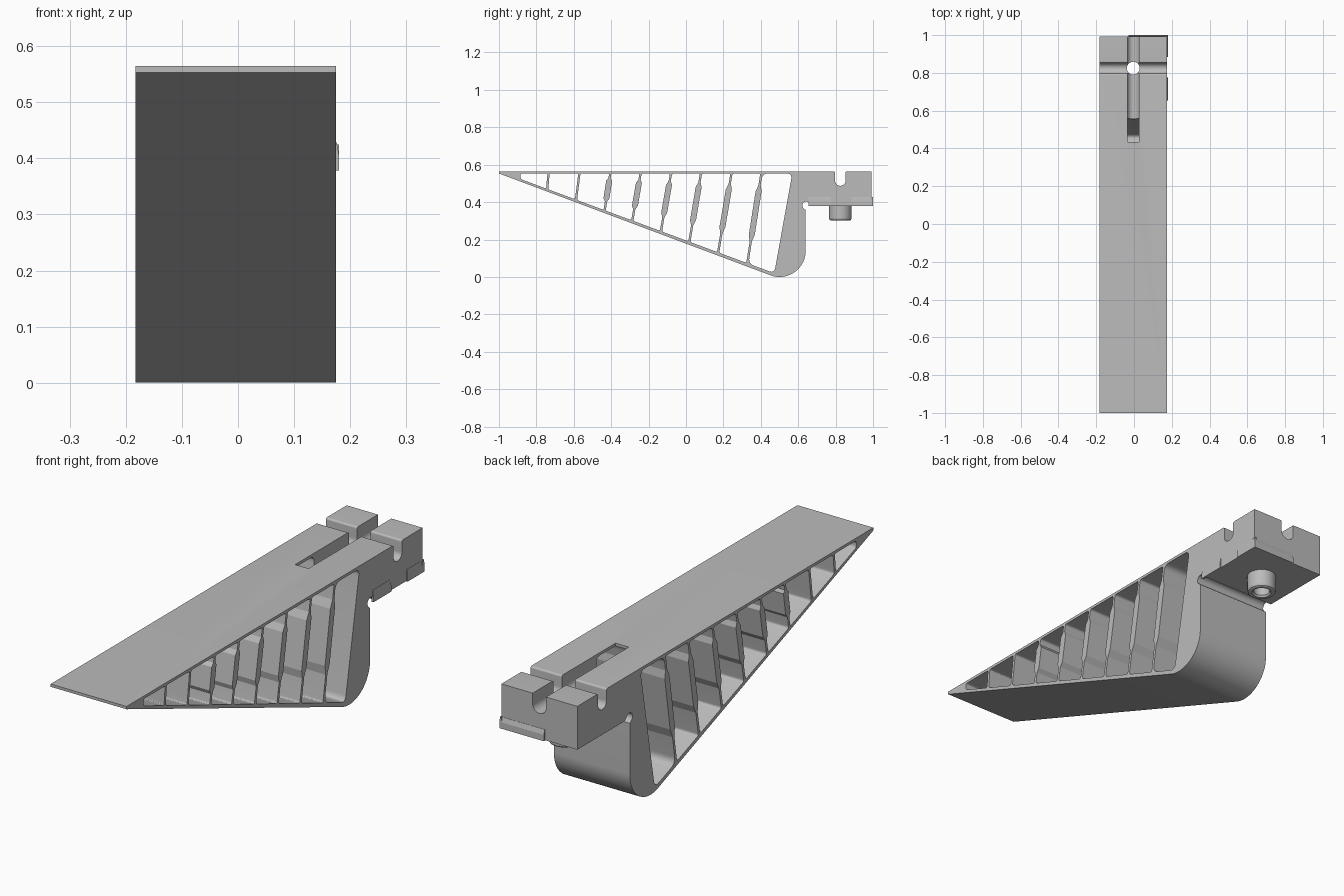
import bpy, bmesh, math
from mathutils import Vector

if "Cube" in bpy.data.objects:
    bpy.data.objects.remove(bpy.data.objects["Cube"], do_unlink=True)

GREY = (0.5, 0.5, 0.5, 1)
grey = bpy.data.materials.new("plain grey")
grey.use_nodes = True
grey.diffuse_color = GREY
grey.node_tree.nodes["Principled BSDF"].inputs["Base Color"].default_value = GREY

LEFT, RIGHT = 0.175, -0.183
MID = (LEFT + RIGHT) / 2
TOP, SKIN = 0.565, 0.012
HOLE_Y, HOLE_R = 0.825, 0.034


def arc(cy, cz, r, a0, a1, n=24):
    angles = [math.radians(a0 + (a1 - a0) * i / n) for i in range(n + 1)]
    return [(cy + r * math.cos(a), cz + r * math.sin(a)) for a in angles]


def rounded(points, r, n=8):
    """Fillet the sharp corners of a closed outline."""
    pts = [Vector(p) for p in points]
    out = []
    for i, p in enumerate(pts):
        a, b = pts[i - 1] - p, pts[(i + 1) % len(pts)] - p
        if math.pi - a.angle(b) < math.radians(45):
            out.append(p)
            continue
        start = p + a.normalized() * min(r, a.length * 0.45)
        end = p + b.normalized() * min(r, b.length * 0.45)
        for k in range(n + 1):
            t = k / n
            out.append(start * (1 - t) ** 2 + p * 2 * t * (1 - t) + end * t * t)
    return out


def prisms(name, outlines, lo, hi, axis="x"):
    """Extrude one or more outlines along an axis into a closed mesh."""
    bm = bmesh.new()
    place = {"x": lambda u, v, w: (w, u, v),
             "y": lambda u, v, w: (u, w, v),
             "z": lambda u, v, w: (u, v, w)}[axis]
    for outline in outlines:
        face = bm.faces.new([bm.verts.new(place(u, v, lo)) for u, v in outline])
        side = bmesh.ops.extrude_face_region(bm, geom=[face])
        moved = [g for g in side["geom"] if isinstance(g, bmesh.types.BMVert)]
        bmesh.ops.translate(bm, verts=moved, vec=place(0, 0, hi - lo))
    return finish(name, bm)


def finish(name, bm):
    bmesh.ops.recalc_face_normals(bm, faces=bm.faces)
    mesh = bpy.data.meshes.new(name)
    bm.to_mesh(mesh)
    bm.free()
    mesh.materials.append(grey)
    obj = bpy.data.objects.new(name, mesh)
    bpy.context.collection.objects.link(obj)
    return obj


def activate(obj):
    bpy.ops.object.select_all(action="DESELECT")
    obj.select_set(True)
    bpy.context.view_layer.objects.active = obj


def cut(obj, cutter):
    cutter.hide_render = True
    mod = obj.modifiers.new("cut", "BOOLEAN")
    mod.operation, mod.solver, mod.object = "DIFFERENCE", "EXACT", cutter
    activate(obj)
    bpy.ops.object.modifier_apply(modifier=mod.name)
    bpy.data.objects.remove(cutter, do_unlink=True)


# Solid wedge, rounded heel, relief notch and mounting head
outline = [(-1, TOP), (-1, 0.553)]
outline += arc(0.5, 0.14, 0.14, 249.6, 360)
outline += [(0.64, 0.358)]
outline += arc(0.643, 0.382, 0.021, 230, 30, 20)
outline += [(0.672, 0.38), (0.993, 0.38), (0.993, TOP)]
finger = prisms("finger_body", [outline], RIGHT, LEFT)


# Cells between the leaning ribs
def floor(y):
    return 0.553 - 0.371 * (y + 1) + SKIN + 0.001


CEILING = TOP - SKIN
ribs = [(-0.735, -0.742), (-0.57, -0.588), (-0.405, -0.435), (-0.243, -0.287),
        (-0.08, -0.134), (0.08, 0.018), (0.243, 0.172), (0.403, 0.328)]


def rib_side(index, sign):
    """Points down one flank of a rib; longer ribs are thicker in the middle."""
    top, bottom = ribs[index]
    thin = 0.006
    thick = 0.016 if index > 1 else thin
    low = floor(bottom)
    steps = [(0.13, thin), (0.2, thick), (0.68, thick), (0.76, thin)]
    pts = [(top + sign * thin, CEILING)]
    pts += [(top + (bottom - top) * t + sign * h, CEILING + (low - CEILING) * t)
            for t, h in steps]
    end = bottom + sign * thin
    return pts + [(end, floor(end))]


cells = [rounded([(-0.885, CEILING), (-0.885, floor(-0.885))]
                 + rib_side(0, -1)[::-1], 0.012)]
for i in range(len(ribs) - 1):
    cells.append(rounded(rib_side(i, 1) + rib_side(i + 1, -1)[::-1], 0.01))
cells.append(rounded(rib_side(len(ribs) - 1, 1)
                     + [(0.472, floor(0.472)), (0.568, CEILING)], 0.03))
cut(finger, prisms("cell_cutter", cells, RIGHT - 0.1, LEFT + 0.1))


# Round-bottomed channels across and along the head
def channel(centre, r, flare):
    lip = TOP - flare
    pts = arc(centre, 0.487 + r, r, 180, 360)
    pts += arc(centre + r + flare, lip, flare, 180, 90, 10) if flare else []
    pts += [(centre + r + flare, TOP + 0.1), (centre - r - flare, TOP + 0.1)]
    pts += arc(centre - r - flare, lip, flare, 90, 0, 10) if flare else []
    return pts


cut(finger, prisms("cross_channel_cutter", [channel(HOLE_Y, 0.028, 0.008)],
                   RIGHT - 0.1, LEFT + 0.1))
cut(finger, prisms("long_channel_cutter", [channel(MID, 0.0315, 0)],
                   0.435, 1.1, "y"))

# Bolt hole through the head
cut(finger, prisms("hole_cutter", [arc(MID, HOLE_Y, HOLE_R, 0, 354.375, 63)],
                   0.2, 0.7, "z"))

# Hollow locating boss under the head
bm = bmesh.new()
ring = [(HOLE_R, 0.382), (HOLE_R, 0.31), (0.04, 0.302), (0.052, 0.302),
        (0.057, 0.305), (0.06, 0.312), (0.06, 0.382)]
verts = [bm.verts.new((MID + r, HOLE_Y, z)) for r, z in ring]
edges = [bm.edges.new((verts[i - 1], v)) for i, v in enumerate(verts)]
bmesh.ops.spin(bm, geom=verts + edges, cent=(MID, HOLE_Y, 0), axis=(0, 0, 1),
               angle=math.tau, steps=64)
bmesh.ops.remove_doubles(bm, verts=bm.verts, dist=0.0001)
boss = finish("locating_boss", bm)

# Thin tapered pads low on the head
side_pad = [(0.17, 0.378), (0.18, 0.378), (0.18, 0.405), (0.176, 0.428), (0.17, 0.428)]
pads = [prisms("side_pad_front", [side_pad], 0.655, 0.775, "y"),
        prisms("side_pad_back", [side_pad], 0.885, 1.0, "y")]
back_pad = [(0.985, 0.378), (1.0, 0.378), (1.0, 0.405), (0.994, 0.425), (0.985, 0.425)]
pads.append(prisms("back_pad", [back_pad], -0.03, 0.18))

for obj in [finger, boss] + pads:
    activate(obj)
    bpy.ops.object.shade_smooth_by_angle(angle=math.radians(13))
